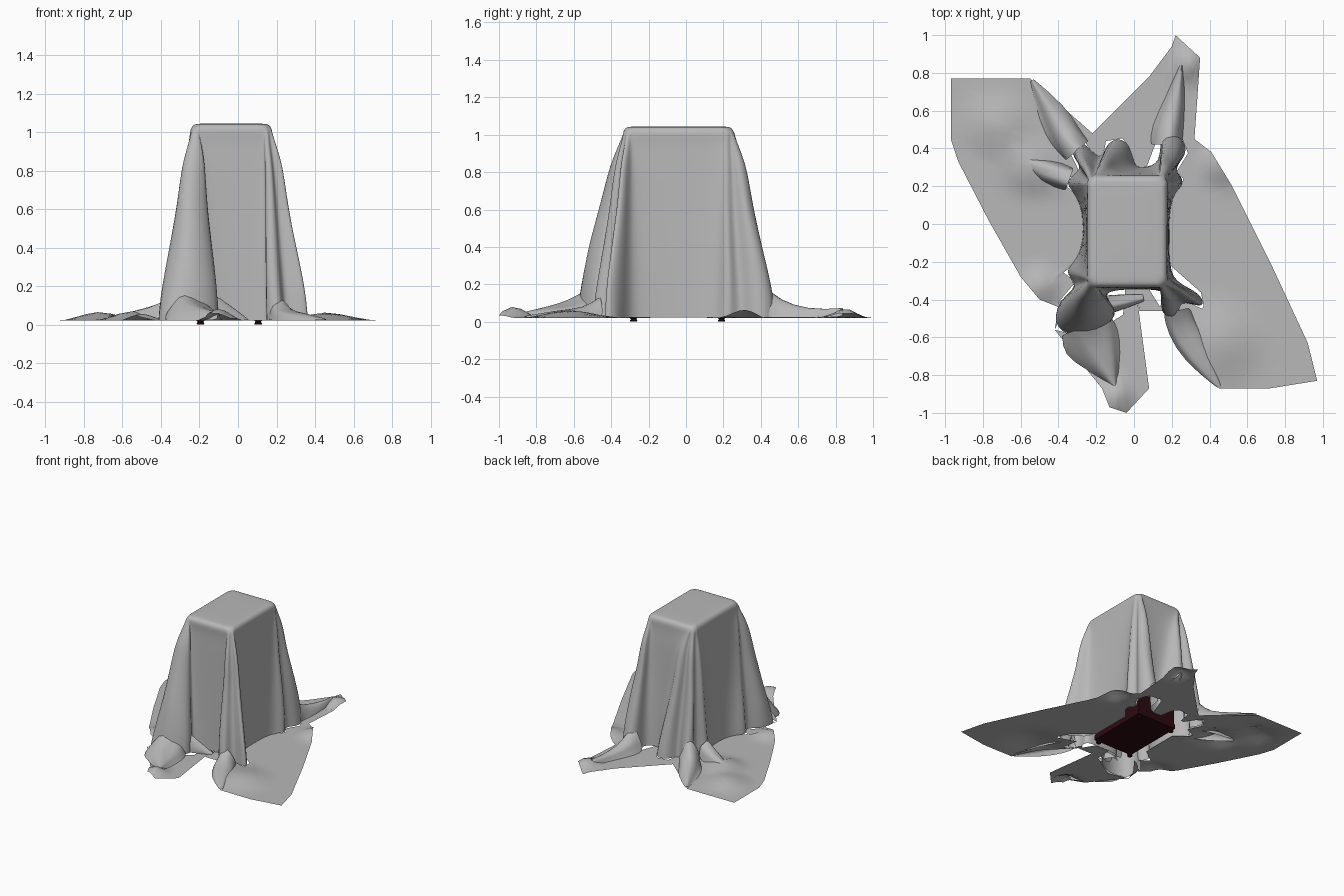
import bpy, bmesh, math, random
from mathutils import Vector
from mathutils.geometry import intersect_line_line_2d

random.seed(4)
old = bpy.data.objects.get("Cube")
if old:
    bpy.data.objects.remove(old, do_unlink=True)


def material(name, colour):
    mat = bpy.data.materials.new(name)
    mat.use_nodes = True
    mat.diffuse_color = colour
    mat.node_tree.nodes["Principled BSDF"].inputs["Base Color"].default_value = colour
    return mat


GREY = material("grey cloth", (0.48, 0.48, 0.48, 1))
WOOD = material("dark red wood", (0.025, 0.003, 0.005, 1))


def finish(name, bm, mat, subdivide=0):
    mesh = bpy.data.meshes.new(name)
    bm.to_mesh(mesh)
    bm.free()
    obj = bpy.data.objects.new(name, mesh)
    bpy.context.collection.objects.link(obj)
    mesh.materials.append(mat)
    bpy.ops.object.select_all(action='DESELECT')
    obj.select_set(True)
    bpy.context.view_layer.objects.active = obj
    if subdivide:
        mod = obj.modifiers.new("soften", 'SUBSURF')
        mod.levels = mod.render_levels = subdivide
        bpy.ops.object.shade_smooth()
    else:
        bpy.ops.object.shade_smooth_by_angle(angle=math.radians(45))


def loft(rings, closed=True, cap=False):
    """Skin a list of equal-length point rings."""
    bm = bmesh.new()
    rows = [[bm.verts.new(p) for p in ring] for ring in rings]
    n = len(rows[0])
    for a, b in zip(rows, rows[1:]):
        for i in range(n if closed else n - 1):
            j = (i + 1) % n
            bm.faces.new((a[i], b[i], b[j], a[j]))
    if cap:
        bm.faces.new(rows[0])
    return bm


# Hanging cloth: each corner gathers into pleats that spread toward the floor
CORNERS = [
    ((0.17, -0.33), -90, [(0.10, -0.345), (0.18, -0.36), (0.12, -0.48), (0.24, -0.51),
                          (0.23, -0.39), (0.38, -0.46), (0.35, -0.36), (0.21, -0.31),
                          (0.185, -0.20)]),
    ((0.17, 0.25), 0, [(0.185, 0.14), (0.25, 0.19), (0.27, 0.24), (0.20, 0.29), (0.30, 0.38),
                       (0.25, 0.48), (0.13, 0.48), (0.15, 0.32), (0.04, 0.30)]),
    ((-0.24, 0.25), 90, [(0.0, 0.30), (-0.04, 0.45), (-0.15, 0.45), (-0.17, 0.31),
                         (-0.28, 0.46), (-0.36, 0.38), (-0.25, 0.29), (-0.39, 0.22),
                         (-0.265, 0.14)]),
    ((-0.24, -0.33), 180, [(-0.265, -0.18), (-0.38, -0.25), (-0.28, -0.33), (-0.41, -0.40),
                           (-0.42, -0.55), (-0.26, -0.63), (-0.05, -0.48), (-0.18, -0.37),
                           (-0.09, -0.345)]),
]
ROUND = 0.05


def skirt_ring(z, spread, inset):
    ring = []
    for (cx, cy), start, pleats in CORNERS:
        sx, sy = math.copysign(1, cx), math.copysign(1, cy)
        last = len(pleats) - 1
        for i, (px, py) in enumerate(pleats):
            a = math.radians(start + 90 * i / last)
            x = cx - sx * (ROUND + inset) + ROUND * math.cos(a)
            y = cy - sy * (ROUND + inset) + ROUND * math.sin(a)
            f = spread
            if 0 < i < last:
                f *= 1 + 0.07 * math.sin(2.3 * i + 8 * z + 5 * cx)
            ring.append((x + (px - x) * f, y + (py - y) * f, z))
    return ring


LEVELS = [(1.045, 0, 0.035), (1.04, 0, 0.01), (1.015, 0, -0.01), (0.96, 0.12, 0),
          (0.85, 0.31, 0), (0.72, 0.42, 0), (0.6, 0.52, 0), (0.4, 0.72, 0), (0.2, 0.9, 0),
          (0.07, 0.98, 0), (0.022, 1.0, 0)]
finish("hanging_cloth", loft([skirt_ring(*lv) for lv in LEVELS], cap=True), GREY, 2)

# Cloth lying on the floor, from the foot of the hanging cloth to the ragged hem
HEM = [(-0.04, -1.0), (0.08, -0.87), (0.02, -0.42), (0.03, -0.46), (0.17, -0.46),
       (0.45, -0.87), (0.72, -0.87), (0.97, -0.83), (0.92, -0.63), (0.72, -0.2),
       (0.52, 0.2), (0.41, 0.38), (0.32, 0.45), (0.35, 0.88), (0.22, 1.0), (0.2, 0.94),
       (0.08, 0.78), (-0.22, 0.48), (-0.55, 0.77), (-0.97, 0.77), (-0.97, 0.45),
       (-0.93, 0.33), (-0.77, 0.02), (-0.6, -0.28), (-0.5, -0.40), (-0.40, -0.44),
       (-0.42, -0.56), (-0.17, -0.87), (-0.13, -0.97)]
# Lifted patches: x, y, radius, height
BUMPS = [(-0.1, -0.92, 0.14, 0.06), (0.29, 0.85, 0.13, 0.05), (0.47, 0.32, 0.16, 0.045),
         (-0.72, 0.52, 0.22, 0.045), (-0.55, 0.3, 0.2, 0.05), (-0.5, -0.33, 0.14, 0.035),
         (0.46, -0.62, 0.28, 0.04)]
CENTRE = Vector((-0.035, -0.04))
foot = [Vector(p[:2]) for p in skirt_ring(0.022, 0.97, 0)]


def foot_fraction(p):
    """How far along the line from the centre to p the hanging cloth stands."""
    hits = [intersect_line_line_2d(CENTRE, p, a, b) for a, b in zip(foot, foot[1:] + foot[:1])]
    reach = [(h - CENTRE).length / (p - CENTRE).length for h in hits if h]
    return max(reach, default=0.96)


spokes = []
for p, q in zip(HEM, HEM[1:] + HEM[:1]):
    p, q = Vector(p), Vector(q)
    for k in range(6):
        point = p.lerp(q, k / 6)
        spokes.append((point, foot_fraction(point)))


def floor_ring(s):
    ring = []
    for p, k in spokes:
        q = CENTRE.lerp(p, k + (1 - k) * s)
        z = 0.02
        for x, y, r, h in BUMPS:
            t = max(0, 1 - (q - Vector((x, y))).length / r)
            z += h * t * t * (3 - 2 * t)
        ring.append((q.x, q.y, z))
    return ring


finish("floor_cloth", loft([floor_ring(i / 10) for i in range(11)]), GREY)


# Crumpled ridges running out over the floor: x, y, half width, height
def ridge(name, path):
    sections = []
    for i, (x, y, w, h) in enumerate(path):
        a, b = path[max(i - 1, 0)], path[min(i + 1, len(path) - 1)]
        d = Vector((b[0] - a[0], b[1] - a[1])).normalized()
        section = []
        for k in range(8):
            t = math.pi * k / 7
            u = w * math.cos(t) * random.uniform(0.85, 1.2)
            lift = h * math.sin(t) ** 1.3 * random.uniform(0.7, 1.25)
            section.append((x + d.y * u, y - d.x * u, 0.022 + lift))
        sections.append(section)
    finish(name, loft(sections, closed=False), GREY, 1)


ridge("front_right_ridge", [(-0.25, -0.54, 0.15, 0.14), (-0.22, -0.62, 0.15, 0.09),
                            (-0.16, -0.72, 0.09, 0.06), (-0.10, -0.86, 0.01, 0.04)])
ridge("front_panel_fold", [(-0.2, -0.44, 0.05, 0.2), (-0.1, -0.42, 0.05, 0.12),
                           (0.05, -0.39, 0.02, 0.01)])
ridge("front_left_ridge", [(0.22, -0.46, 0.07, 0.12), (0.24, -0.55, 0.08, 0.06),
                           (0.33, -0.68, 0.08, 0.04), (0.45, -0.86, 0.01, 0.01)])
ridge("back_left_ridge", [(0.18, 0.42, 0.08, 0.17), (0.18, 0.5, 0.08, 0.10),
                          (0.22, 0.65, 0.05, 0.05), (0.25, 0.84, 0.01, 0.05)])
ridge("back_right_ridge", [(-0.30, 0.39, 0.08, 0.16), (-0.36, 0.46, 0.08, 0.10),
                           (-0.43, 0.58, 0.07, 0.05), (-0.54, 0.76, 0.01, 0.01)])
ridge("back_right_side_ridge", [(-0.34, 0.24, 0.06, 0.13), (-0.45, 0.28, 0.07, 0.07),
                                (-0.66, 0.36, 0.01, 0.02)])


# Cabinet hidden under the cloth
def box(name, lo, hi):
    bm = bmesh.new()
    bmesh.ops.create_cube(bm, size=1)
    lo, hi = Vector(lo), Vector(hi)
    for v in bm.verts:
        v.co = (lo + hi) / 2 + v.co * (hi - lo)
    finish(name, bm, WOOD)


box("cabinet_body", (-0.21, -0.29, 0.05), (0.13, 0.21, 1.0))
box("cabinet_plinth", (-0.215, -0.295, 0.024), (0.135, 0.215, 0.06))

# Four small turned feet
FOOT = [(0.014, 0.04), (0.022, 0.022), (0.014, 0.014), (0.02, 0.007), (0.018, 0)]
for side, x in (("right", -0.195), ("left", 0.105)):
    for end, y in (("front", -0.28), ("back", 0.19)):
        rings = [[(x + r * math.cos(math.tau * i / 12), y + r * math.sin(math.tau * i / 12), z)
                  for i in range(12)] for r, z in FOOT]
        bm = loft(rings)
        bm.verts.ensure_lookup_table()
        bm.faces.new(list(reversed(bm.verts[-12:])))
        finish(end + "_" + side + "_foot", bm, WOOD)
